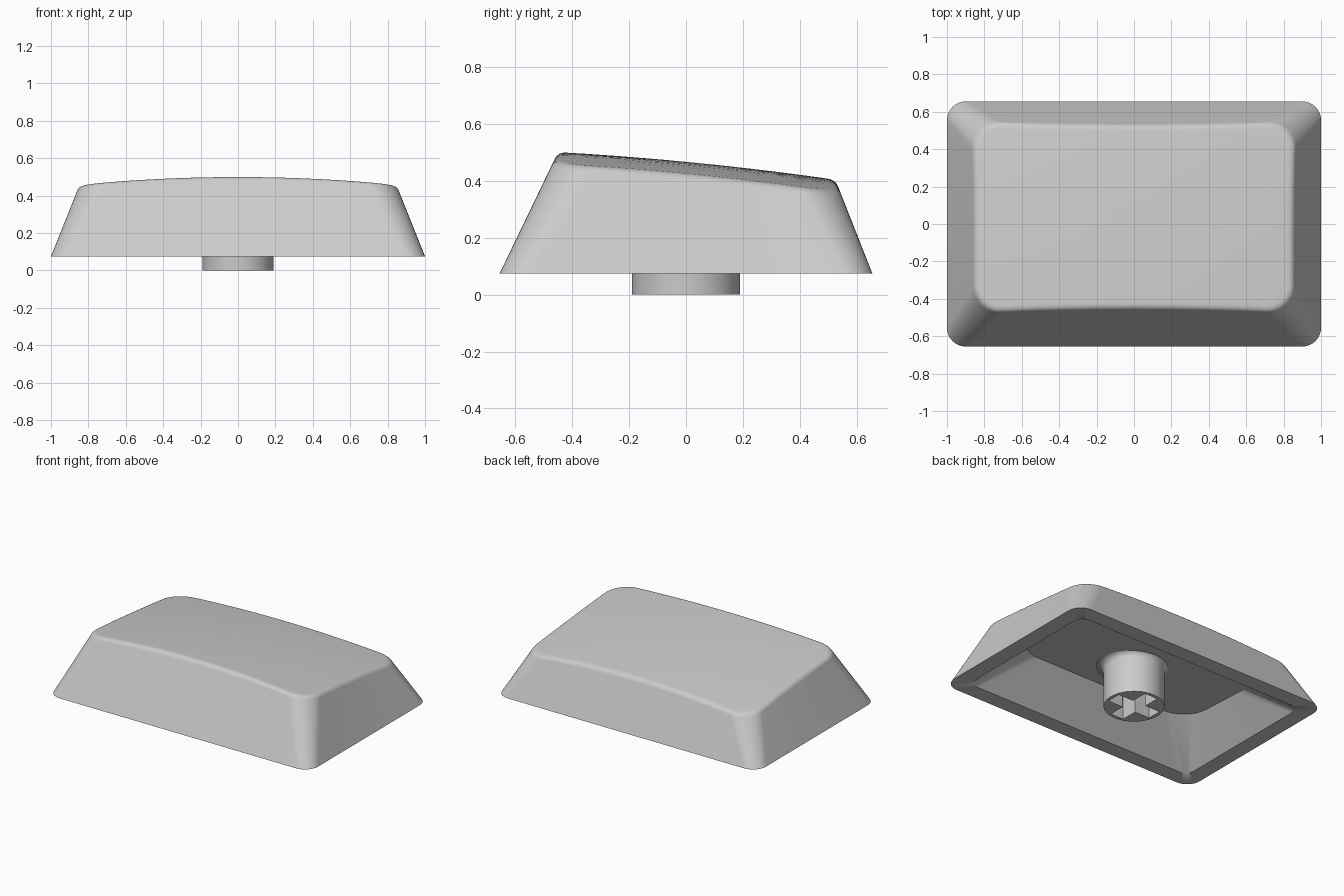
import bpy, bmesh, math
from mathutils import Matrix, Vector

if "Cube" in bpy.data.objects:
    bpy.data.objects.remove(bpy.data.objects["Cube"])

BASE = 0.075

plastic = bpy.data.materials.new("grey plastic")
plastic.use_nodes = True
colour = (0.6, 0.6, 0.6, 1)
plastic.diffuse_color = colour
plastic.node_tree.nodes["Principled BSDF"].inputs["Base Color"].default_value = colour


def smooth(obj):
    bpy.ops.object.select_all(action='DESELECT')
    obj.select_set(True)
    bpy.context.view_layer.objects.active = obj
    bpy.ops.object.shade_smooth_by_angle(angle=math.radians(35))


def finish(name, bm):
    bmesh.ops.recalc_face_normals(bm, faces=bm.faces)
    mesh = bpy.data.meshes.new(name)
    bm.to_mesh(mesh)
    bm.free()
    mesh.materials.append(plastic)
    obj = bpy.data.objects.new(name, mesh)
    bpy.context.collection.objects.link(obj)
    smooth(obj)
    return obj


def ring(points):
    return [bm.verts.new(v) for v in points]


def bridge(a, b):
    n = len(a)
    for i in range(n):
        j = (i + 1) % n
        bm.faces.new((a[i], a[j], b[j], b[i]))


def top_surface(x, y):
    return 0.467 - 0.096 * y - 0.045 * y * y - 0.06 * x * x


# Rounded rectangle outline: side position (s, t) plus corner direction (c, d)
def make_outline(steps=16, arc=10):
    points = []
    for k, (s, t) in enumerate([(1, 1), (-1, 1), (-1, -1), (1, -1)]):
        for i in range(arc + 1):
            a = math.pi / 2 * (k + i / arc)
            points.append((s, t, math.cos(a), math.sin(a)))
        s2, t2 = -t, s
        for i in range(1, steps):
            f = i / steps
            points.append((s + (s2 - s) * f, t + (t2 - t) * f, points[-1][2], points[-1][3]))
    return points


outline = make_outline()


# Rounded rectangle lying on a plane that falls towards the back
def rounded(half_x, front, back, r, z, tilt=0.0):
    mid, half_y = (front + back) / 2, (back - front) / 2
    points = []
    for s, t, c, d in outline:
        y = mid + t * (half_y - r) + r * d
        points.append(Vector((s * (half_x - r) + r * c, y, z - tilt * y)))
    return points


# Where the sloped skirt line from a to b reaches the domed top
def meet(a, b):
    f = 1.0
    for _ in range(20):
        v = a.lerp(b, f)
        f += (top_surface(v.x, v.y) - v.z) / (b.z - a.z)
    return a.lerp(b, f)


# Cap shell: outer skirt, rounded rim, domed top and hollow underside
bm = bmesh.new()
centre = Vector((0, 0.04, 0))
foot = rounded(1.0, -0.655, 0.655, 0.10, BASE)
shoulder = rounded(0.84, -0.455, 0.53, 0.15, 0.445, 0.1)
edge = [meet(a, b) for a, b in zip(foot, shoulder)]
low = [e + (a - e).normalized() * 0.026 for a, e in zip(foot, edge)]
inner = []
for p, e in zip(outline, edge):
    v = e - Vector((p[2], p[3], 0)) * 0.028
    v.z = top_surface(v.x, v.y)
    inner.append(v)

rings = [ring(foot)]
for i in range(7):
    f = i / 6
    rings.append(ring([a * (1 - f) ** 2 + e * 2 * f * (1 - f) + b * f * f
                       for a, e, b in zip(low, edge, inner)]))
for k in (0.97, 0.85, 0.7, 0.55, 0.4, 0.25, 0.1):
    pts = [centre + (v - centre) * k for v in inner]
    for v in pts:
        v.z = top_surface(v.x, v.y)
    rings.append(ring(pts))
for a, b in zip(rings, rings[1:]):
    bridge(a, b)
bm.faces.new(rings[-1])

rim = ring(rounded(0.89, -0.545, 0.545, 0.07, BASE))
roof = ring(rounded(0.70, -0.328, 0.38, 0.19, 0.29, 0.05))
bridge(rings[0], rim)
bridge(rim, roof)
bm.faces.new(roof)
cap = finish("cap_shell", bm)
weighted = cap.modifiers.new("even shading", 'WEIGHTED_NORMAL')
weighted.keep_sharp = True

# Stem: a turned post flaring into the ceiling
bm = bmesh.new()
profile = [(0.19, 0.0), (0.19, 0.245)]
for i in range(1, 7):
    a = math.pi / 2 * i / 6
    profile.append((0.19 + 0.045 * (1 - math.cos(a)), 0.245 + 0.045 * math.sin(a)))
profile.append((0.235, 0.32))
SIDES = 64
stem_rings = [ring([(r * math.cos(math.tau * i / SIDES), r * math.sin(math.tau * i / SIDES), z)
                    for i in range(SIDES)]) for r, z in profile]
for a, b in zip(stem_rings, stem_rings[1:]):
    bridge(a, b)
bm.faces.new(stem_rings[0])
bm.faces.new(stem_rings[-1])
stem = finish("stem", bm)

# Cross-shaped socket cut up into the stem
for size in ((0.33, 0.1), (0.1, 0.33)):
    bm = bmesh.new()
    bmesh.ops.create_cube(bm, size=1, matrix=Matrix.Translation((0, 0, 0.1))
                          @ Matrix.Diagonal((*size, 0.34, 1)))
    cutter = finish("socket_cutter", bm)
    cutter.hide_render = True
    cut = stem.modifiers.new("socket", 'BOOLEAN')
    cut.object = cutter
    cut.operation = 'DIFFERENCE'
    cut.solver = 'EXACT'
    bpy.context.view_layer.objects.active = stem
    bpy.ops.object.modifier_apply(modifier=cut.name)
    bpy.data.objects.remove(cutter)
smooth(stem)
